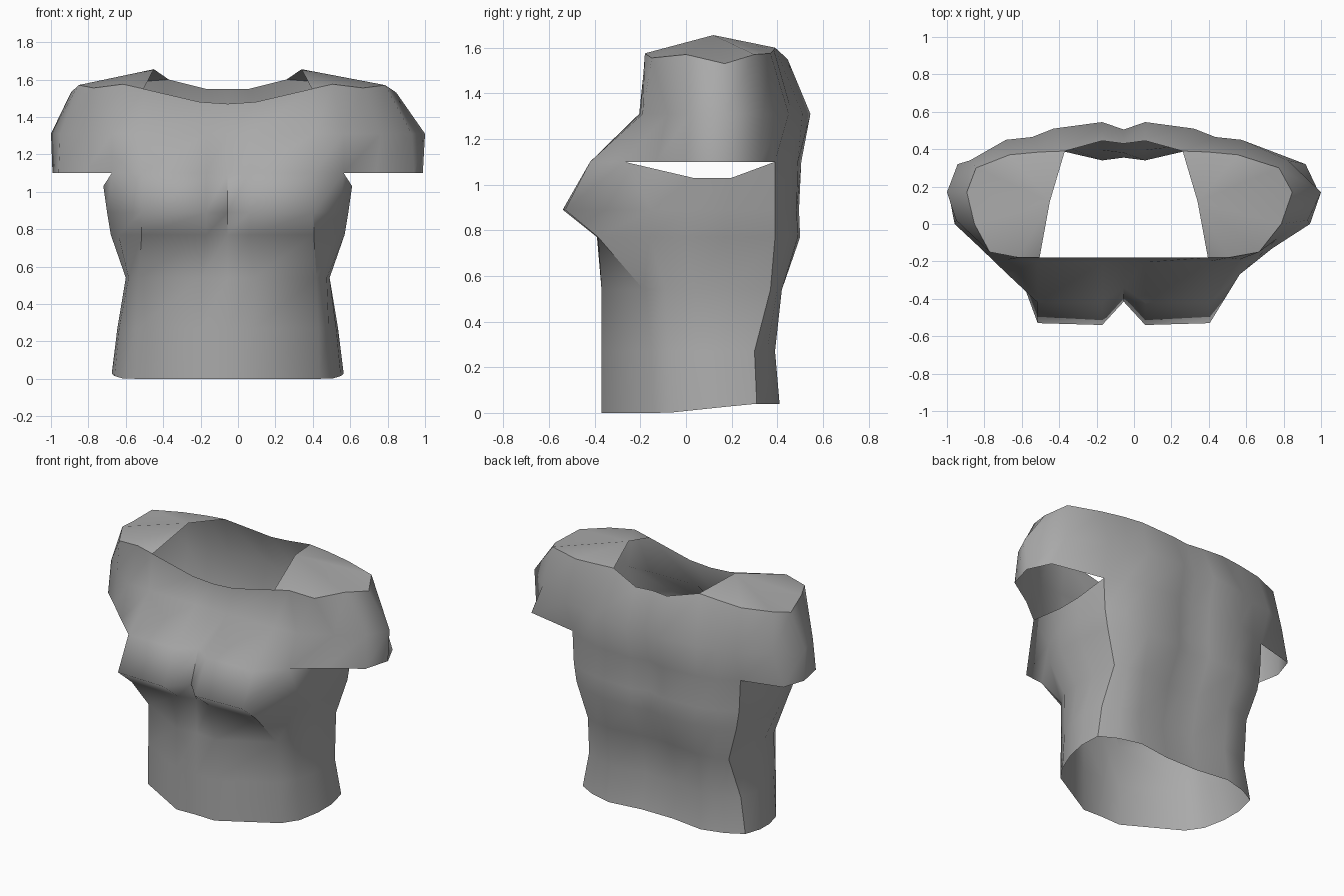
import bpy, bmesh

if "Cube" in bpy.data.objects:
    bpy.data.objects.remove(bpy.data.objects["Cube"])

# Half outlines (distance from centre line, y), running from front centre to spine
LOWER = [
    (0.00, [(0, -.365), (.14, -.37), (.49, -.17), (.56, -.07), (.605, .06), (.62, .18),
            (.60, .31), (.49, .37), (.34, .41), (.115, .38), (0, .38)]),
    (0.27, [(0, -.36), (.14, -.37), (.485, -.175), (.54, -.075), (.58, .05), (.59, .17),
            (.56, .30), (.46, .355), (.33, .39), (.115, .34), (0, .355)]),
    (0.54, [(0, -.355), (.14, -.37), (.475, -.185), (.53, -.09), (.545, .04), (.545, .20),
            (.52, .37), (.44, .40), (.33, .42), (.115, .395), (0, .38)]),
    (0.77, [(0, -.36), (.115, -.39), (.46, -.385), (.585, -.16), (.625, -.01), (.625, .17),
            (.59, .39), (.49, .45), (.35, .49), (.115, .50), (0, .465)]),
    (0.89, [(0, -.415), (.115, -.54), (.46, -.53), (.60, -.15), (.645, 0), (.645, .18),
            (.61, .39), (.50, .45), (.36, .485), (.115, .495), (0, .46)]),
]
# Chest level: torso outline, with the underarm dip and the sleeve hem as alternatives
CHEST_FRONT = [(0, -.34, 1.1), (.115, -.42, 1.1), (.46, -.42, 1.1), (.62, -.27, 1.1)]
UNDERARM = [(.665, .03, 1.03), (.665, .20, 1.03)]
SLEEVE_HEM = [(.78, -.13, 1.1), (.95, 0, 1.1), (.99, .17, 1.1), (.93, .32, 1.1)]
CHEST_BACK = [(.62, .39, 1.1), (.50, .455, 1.1), (.37, .49, 1.1), (.115, .505, 1.1), (0, .47, 1.1)]
# Upper chest and widest part of the sleeve
UPPER = [(0, -.20), (.115, -.205), (.46, -.20), (.62, -.19), (.80, -.08), (.94, .02), (1.0, .17),
         (.85, .34), (.63, .45), (.49, .465), (.375, .51), (.115, .545), (0, .505)]
# Neckline and outer shoulder edge
TOP = [(0, -.18, 1.47), (.15, -.18, 1.48), (.45, -.18, 1.55), (.56, -.18, 1.575), (.72, -.15, 1.555),
       (.82, 0, 1.57), (.87, .17, 1.53), (.81, .30, 1.57), (.61, .37, 1.575), (.45, .385, 1.59),
       (.315, .39, 1.60), (.115, .445, 1.55), (0, .43, 1.55)]
NECK_PEAK = (.395, .12, 1.655)


def hem_height(y):
    """The bottom hem rises slightly towards the back."""
    return .04 * min(1, max(0, (y + .08) / .38))


def add_face(bm, points):
    """Add a face and its mirrored twin."""
    bm.faces.new([bm.verts.new(p) for p in points])
    bm.faces.new([bm.verts.new((-x, y, z)) for x, y, z in reversed(points)])


def add_strip(bm, low, high):
    for i in range(len(low) - 1):
        add_face(bm, [low[i], low[i + 1], high[i + 1], high[i]])


def key(p):
    return round(abs(p[0]), 3), round(p[1], 3), round(p[2], 3)


bm = bmesh.new()

# Torso below the arms
rings = [[(x, y, z if z else hem_height(y)) for x, y in ring] for z, ring in LOWER]
rings.append(CHEST_FRONT + UNDERARM + CHEST_BACK)
for low, high in zip(rings, rings[1:]):
    add_strip(bm, low, high)

# Upper chest, back and open sleeves
upper = [(x, y, 1.31) for x, y in UPPER]
add_strip(bm, CHEST_FRONT + SLEEVE_HEM + CHEST_BACK, upper)
add_strip(bm, upper, TOP)

# Shoulder caps fanning out from the neck
for a, b in zip(TOP[2:10], TOP[3:11]):
    add_face(bm, [a, b, NECK_PEAK])

bmesh.ops.remove_doubles(bm, verts=bm.verts[:], dist=.0005)

# Smooth cloth with sharp folds: cleft, bust sides, side seams and shoulder edge
folds = [[r[0] for r in rings[3:]], [r[2] for r in rings[2:5]], [r[6] for r in rings], TOP[2:11]]
sharp = {frozenset((key(a), key(b))) for fold in folds for a, b in zip(fold, fold[1:])}
for face in bm.faces:
    face.smooth = True
for edge in bm.edges:
    edge.smooth = frozenset(key(v.co) for v in edge.verts) not in sharp

# The body sits slightly off centre between the sleeves
for v in bm.verts:
    v.co.x -= .055 * min(1, max(0, (1 - abs(v.co.x)) / .3))

mesh = bpy.data.meshes.new("shirt")
bm.to_mesh(mesh)
bm.free()
shirt = bpy.data.objects.new("shirt", mesh)
bpy.context.collection.objects.link(shirt)

grey = bpy.data.materials.new("grey cloth")
grey.diffuse_color = (.40, .40, .40, 1)
grey.use_nodes = True
grey.node_tree.nodes["Principled BSDF"].inputs["Base Color"].default_value = grey.diffuse_color
mesh.materials.append(grey)
